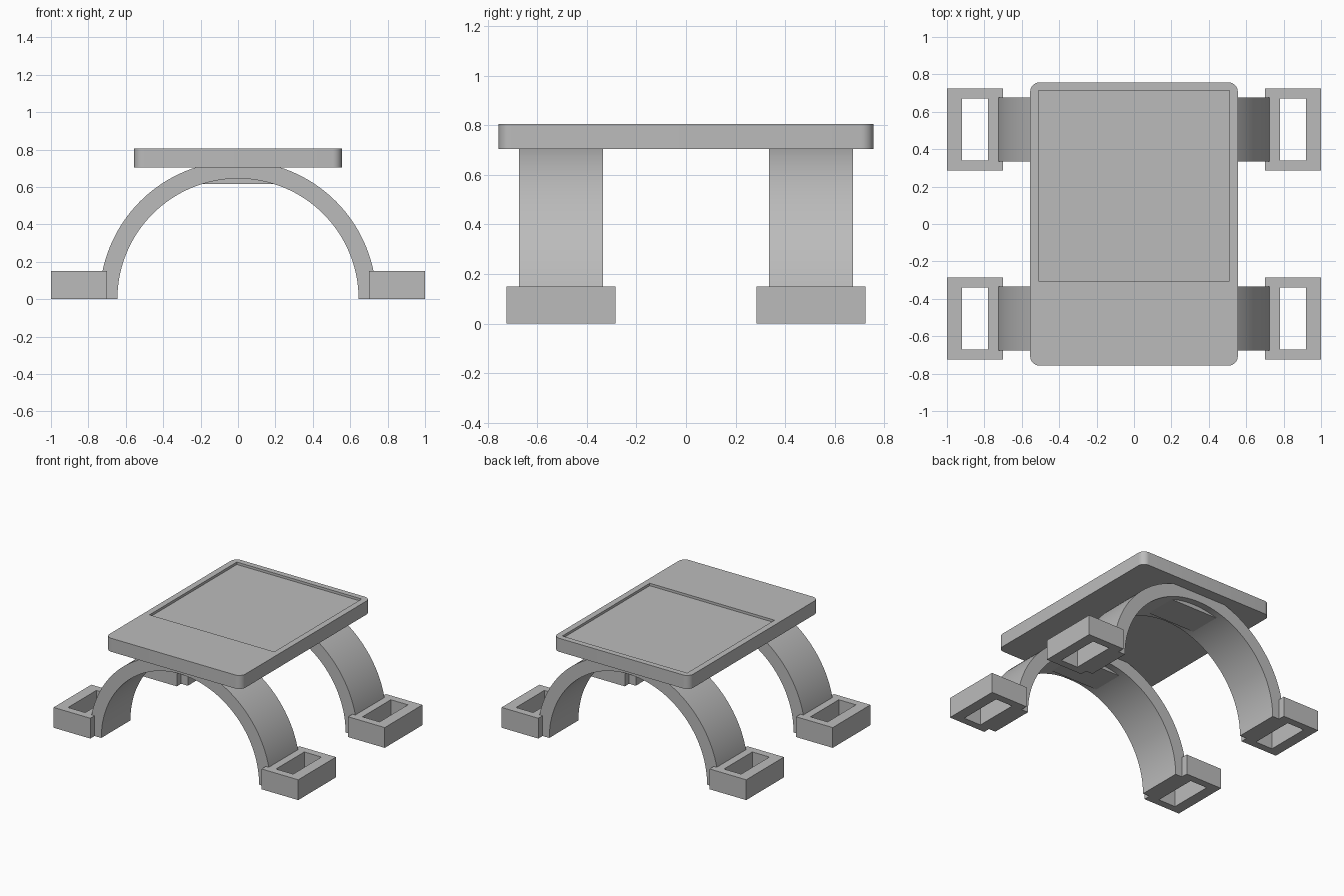
import bpy
import bmesh
from math import pi, cos, sin, radians
from mathutils import Vector

if "Cube" in bpy.data.objects:
    bpy.data.objects.remove(bpy.data.objects["Cube"])

GREY = (0.5, 0.5, 0.5, 1)
mat = bpy.data.materials.new("plain_grey")
mat.use_nodes = True
mat.diffuse_color = GREY
bsdf = next(n for n in mat.node_tree.nodes if n.type == "BSDF_PRINCIPLED")
bsdf.inputs["Base Color"].default_value = GREY


def finish(name, bm):
    """Turn a bmesh into a linked object with the shared material."""
    bmesh.ops.recalc_face_normals(bm, faces=bm.faces)
    mesh = bpy.data.meshes.new(name)
    bm.to_mesh(mesh)
    bm.free()
    mesh.materials.append(mat)
    obj = bpy.data.objects.new(name, mesh)
    bpy.context.collection.objects.link(obj)
    return obj


def box(name, low, high, corner=0):
    """Box between two corners, with optional rounded upright edges."""
    low, high = Vector(low), Vector(high)
    bm = bmesh.new()
    bmesh.ops.create_cube(bm, size=1)
    for v in bm.verts:
        v.co = (low + high) / 2 + v.co * (high - low)
    if corner:
        upright = [e for e in bm.edges
                   if abs(e.verts[0].co.z - e.verts[1].co.z) > 0.01]
        bmesh.ops.bevel(bm, geom=upright, offset=corner, segments=8,
                        profile=0.5, affect="EDGES")
    return finish(name, bm)


def arch(name, inner, outer, y0, y1, steps=64):
    """Half ring in the xz plane, extruded along y."""
    bm = bmesh.new()
    angles = [pi * i / steps for i in range(steps + 1)]
    path = [(outer, a) for a in angles] + [(inner, a) for a in reversed(angles)]
    ring = [bm.verts.new((r * cos(a), y0, r * sin(a))) for r, a in path]
    for i in range(steps):
        bm.faces.new((ring[i], ring[i + 1], ring[-i - 2], ring[-i - 1]))
    border = [e for e in bm.edges if e.is_boundary]
    grown = bmesh.ops.extrude_face_region(bm, geom=bm.faces[:] + border)["geom"]
    for v in grown:
        if isinstance(v, bmesh.types.BMVert):
            v.co.y = y1
    return finish(name, bm)


def cut(obj, cutter):
    """Subtract the cutter and remove it."""
    cutter.hide_render = True
    mod = obj.modifiers.new("cut", "BOOLEAN")
    mod.operation = "DIFFERENCE"
    mod.solver = "EXACT"
    mod.object = cutter
    bpy.context.view_layer.objects.active = obj
    bpy.ops.object.modifier_apply(modifier=mod.name)
    bpy.data.objects.remove(cutter)


def smooth(obj):
    bpy.ops.object.select_all(action="DESELECT")
    obj.select_set(True)
    bpy.context.view_layer.objects.active = obj
    bpy.ops.object.shade_smooth_by_angle(angle=radians(30))


# Table plate with a shallow tray recess
plate = box("top_plate", (-0.555, -0.757, 0.705), (0.555, 0.757, 0.805), 0.05)
cut(plate, box("tray_cutter", (-0.51, -0.305, 0.787), (0.51, 0.715, 0.9)))
smooth(plate)

# Two arches, each with a pad under the crown and a slotted foot at each end
for end, sy in (("front", -1), ("back", 1)):
    mid = 0.505 * sy
    smooth(arch(end + "_arch", 0.645, 0.74, mid - 0.17, mid + 0.17))
    box(end + "_crown_pad", (-0.2, mid - 0.12, 0.615), (0.2, mid + 0.12, 0.72))
    for side, sx in (("left", 1), ("right", -1)):
        cx = 0.85 * sx
        foot = box(f"{end}_{side}_foot", (cx - 0.15, mid - 0.22, 0),
                   (cx + 0.15, mid + 0.22, 0.15))
        cut(foot, box("slot_cutter", (cx - 0.07, mid - 0.165, -0.1),
                      (cx + 0.07, mid + 0.165, 0.3)))
